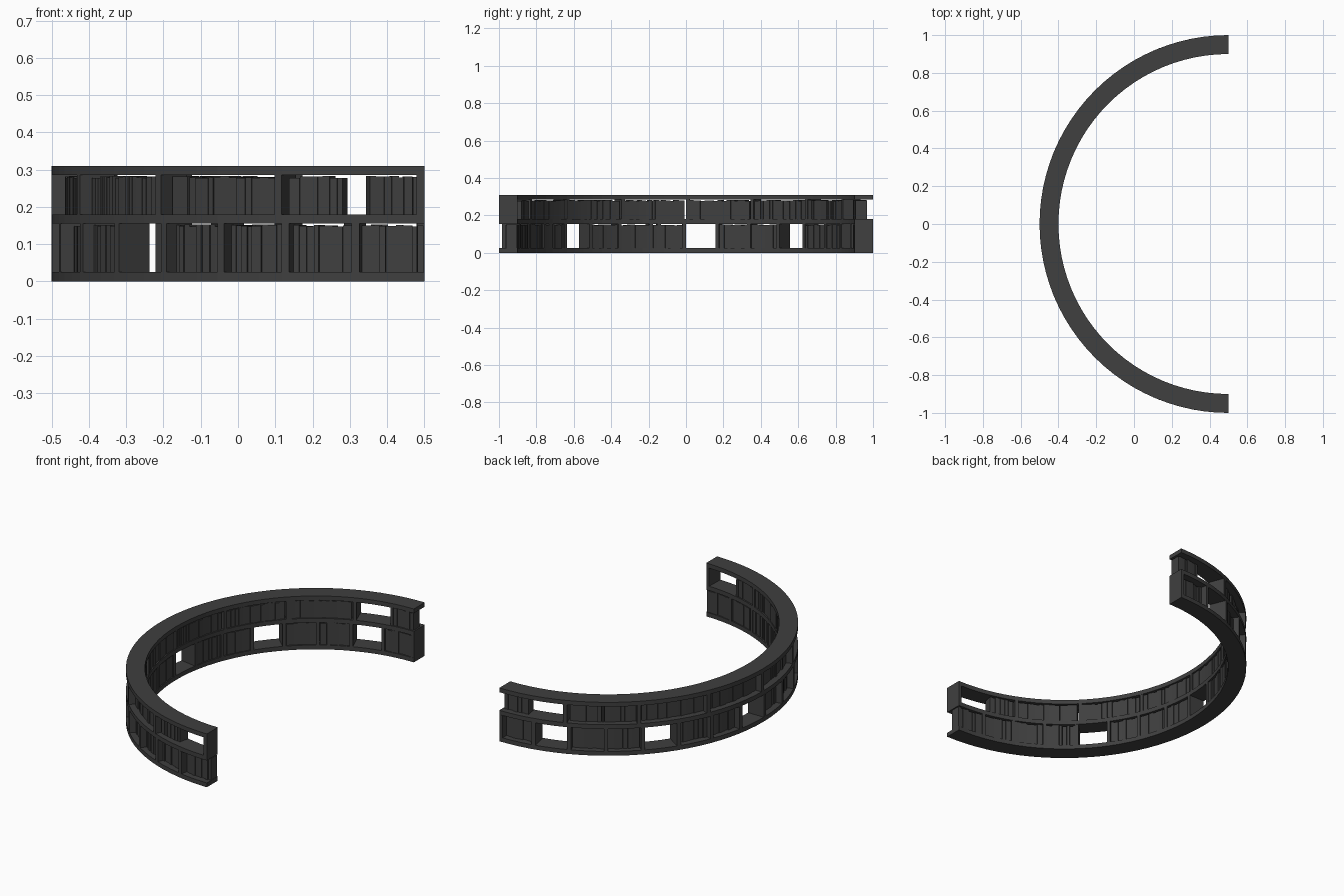
import bpy, bmesh, random
from math import sin, cos, radians, degrees

if "Cube" in bpy.data.objects:
    bpy.data.objects.remove(bpy.data.objects["Cube"])

random.seed(4)
CX, R_IN, R_OUT = 0.5, 0.9, 1.0      # arc centre and radii
MODULES, STEP = 8, 22.5              # eight curved units, degrees each
BOARD = 0.025
PANEL = 0.02

dark = bpy.data.materials.new("dark_wood")
dark.diffuse_color = (0.05, 0.05, 0.05, 1)
dark.use_nodes = True
dark.node_tree.nodes["Principled BSDF"].inputs["Base Color"].default_value = dark.diffuse_color


def pt(r, a, z):
    """Point on the arc; a = 0 is the front end, a = 180 the back end."""
    t = radians(a - 90)
    return (CX - r * cos(t), r * sin(t), z)


def arc_block(bm, r0, r1, a0, a1, z0, z1, segs=1):
    """Closed solid swept along the arc between two angles."""
    rings = []
    for i in range(segs + 1):
        a = a0 + (a1 - a0) * i / segs
        rings.append([bm.verts.new(pt(r, a, z))
                      for r, z in ((r0, z0), (r1, z0), (r1, z1), (r0, z1))])
    for p, q in zip(rings, rings[1:]):
        for k in range(4):
            bm.faces.new((p[k], p[(k + 1) % 4], q[(k + 1) % 4], q[k]))
    bm.faces.new(rings[0][::-1])
    bm.faces.new(rings[-1])


def finish(bm, name):
    bmesh.ops.recalc_face_normals(bm, faces=bm.faces)
    me = bpy.data.meshes.new(name)
    bm.to_mesh(me)
    bm.free()
    me.materials.append(dark)
    ob = bpy.data.objects.new(name, me)
    bpy.context.collection.objects.link(ob)


def book_row(bm, a0, a1, z0, room):
    """Upright books packed side by side from a0 to a1."""
    a = a0
    while a < a1 - 0.3:
        w = random.uniform(0.8, 1.8)
        end = a1 if a + w > a1 - 0.7 else a + w
        r0 = R_IN + random.uniform(0.003, 0.009)
        h = room - random.uniform(0.002, 0.008)
        arc_block(bm, r0, r0 + random.uniform(0.055, 0.062), a, end - 0.03, z0, z0 + h)
        a = end


# Horizontal boards: base, middle shelf and top, one piece per unit
for name, z in (("base_board", 0.0), ("middle_shelf", 0.155), ("top_board", 0.285)):
    bm = bmesh.new()
    for m in range(MODULES):
        arc_block(bm, R_IN, R_OUT, m * STEP, (m + 1) * STEP, z, z + BOARD, 6)
    finish(bm, name)

pa = degrees(PANEL / 0.95)           # panel thickness as an angle

# Lower bays: two per unit, upright at the far end of each, four left empty
uprights, books = bmesh.new(), bmesh.new()
half = STEP / 2
for i in range(MODULES * 2):
    a0, a1 = i * half, (i + 1) * half
    arc_block(uprights, R_IN, R_OUT, a1 - pa, a1, BOARD, 0.155)
    if i not in (4, 8, 11, 14):
        book_row(books, a0 + 0.1, a1 - pa, BOARD, 0.13)
finish(uprights, "lower_uprights")
finish(books, "lower_books")

# Upper bays: one per unit, upright at the near end, end bays part filled
uprights, books = bmesh.new(), bmesh.new()
for m in range(MODULES):
    a0, a1 = m * STEP, (m + 1) * STEP
    arc_block(uprights, R_IN, R_OUT, a0, a0 + pa, 0.18, 0.285)
    start = a0 + (13.2 if m in (0, MODULES - 1) else pa)
    book_row(books, start, a1 - 0.5, 0.18, 0.105)
finish(uprights, "upper_uprights")
finish(books, "upper_books")
